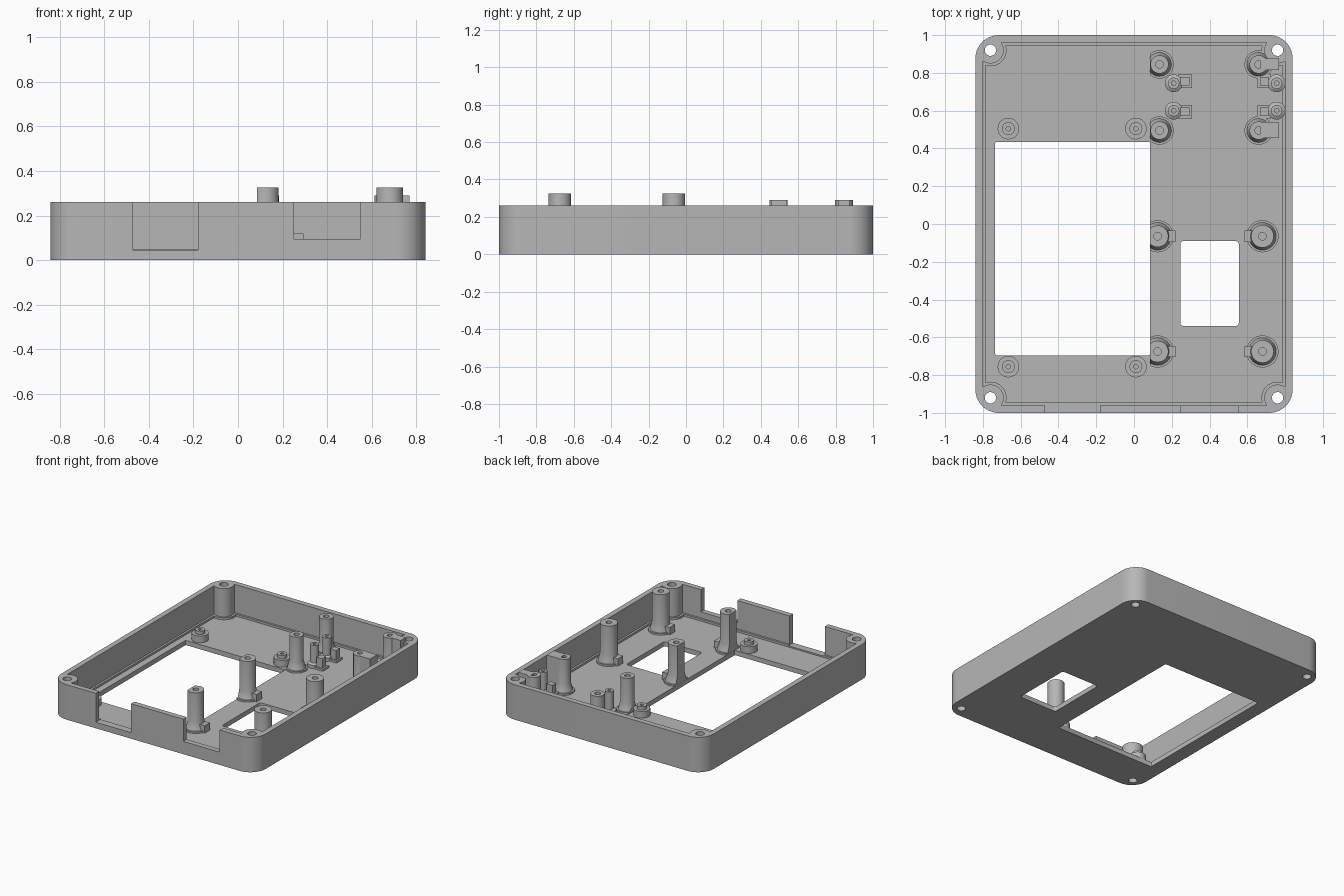
import bpy, bmesh, math

if "Cube" in bpy.data.objects:
    bpy.data.objects.remove(bpy.data.objects["Cube"])

grey = bpy.data.materials.new("light_grey")
grey.use_nodes = True
colour = (0.47, 0.47, 0.47, 1)
grey.diffuse_color = colour
grey.node_tree.nodes["Principled BSDF"].inputs["Base Color"].default_value = colour

FLOOR, RIM = 0.035, 0.26


def finish(bm, name):
    bmesh.ops.recalc_face_normals(bm, faces=bm.faces)
    me = bpy.data.meshes.new(name)
    bm.to_mesh(me)
    bm.free()
    ob = bpy.data.objects.new(name, me)
    me.materials.append(grey)
    bpy.context.collection.objects.link(ob)
    return ob


def prism(name, x0, x1, y0, y1, z0, z1, r=0.0, steps=10):
    """Upright block with rounded vertical corners."""
    bm = bmesh.new()
    corners = [(x1 - r, y1 - r), (x0 + r, y1 - r), (x0 + r, y0 + r), (x1 - r, y0 + r)]
    pts = []
    for i, (cx, cy) in enumerate(corners):
        for s in range(steps + 1 if r else 1):
            a = math.pi / 2 * (i + s / steps)
            pts.append((cx + r * math.cos(a), cy + r * math.sin(a), z0))
    face = bm.faces.new([bm.verts.new(p) for p in pts])
    new = bmesh.ops.extrude_face_region(bm, geom=[face])["geom"]
    bmesh.ops.translate(bm, vec=(0, 0, z1 - z0),
                        verts=[v for v in new if isinstance(v, bmesh.types.BMVert)])
    return finish(bm, name)


def lathe(name, x, y, profile, n=32):
    """Turned solid from (radius, height) pairs, bottom to top."""
    bm = bmesh.new()
    rings = []
    for r, z in profile:
        count = n if r else 1
        rings.append([bm.verts.new((x + r * math.cos(math.tau * i / n),
                                    y + r * math.sin(math.tau * i / n), z))
                      for i in range(count)])
    for a, b in zip(rings, rings[1:]):
        for i in range(n):
            j = (i + 1) % n
            quad = [a[i % len(a)], a[j % len(a)], b[j % len(b)], b[i % len(b)]]
            bm.faces.new(list(dict.fromkeys(quad)))
    return finish(bm, name)


def combine(ob, others, operation="DIFFERENCE"):
    """Apply boolean operations and drop the tools."""
    for other in others:
        mod = ob.modifiers.new("cut", "BOOLEAN")
        mod.operation, mod.object, mod.solver = operation, other, "EXACT"
    dg = bpy.context.evaluated_depsgraph_get()
    dg.update()
    ob.data = bpy.data.meshes.new_from_object(ob.evaluated_get(dg))
    ob.modifiers.clear()
    for other in others:
        bpy.data.objects.remove(other)
    return ob


def corner_pins(r):
    return [lathe("pin", sx * 0.76, sy * 0.92, [(0, -0.1), (r, -0.1), (r, 0.5), (0, 0.5)])
            for sx in (-1, 1) for sy in (-1, 1)]


# Tray shell: the cavity leaves screw columns in the corners and a step at the floor
case = prism("case_shell", -0.84, 0.84, -1, 1, 0, RIM, 0.125, 14)
cavity = combine(prism("cavity", -0.80, 0.80, -0.96, 0.96, FLOOR + 0.015, 0.4, 0.08),
                 corner_pins(0.07))
low_cavity = combine(prism("low_cavity", -0.785, 0.785, -0.945, 0.945, FLOOR, 0.1, 0.07),
                     corner_pins(0.085))
combine(case, [
    cavity, low_cavity,
    prism("large_window", -0.735, 0.085, -0.695, 0.435, -0.1, 0.2, 0.008, 3),
    prism("small_window", 0.245, 0.555, -0.54, -0.09, -0.1, 0.2, 0.018, 5),
    prism("notch", -0.47, -0.18, -1.1, -0.94, 0.045, 0.5),
    prism("notch", 0.25, 0.55, -1.1, -0.94, 0.095, 0.5),
] + corner_pins(0.03))


def post_profile(r, top, foot):
    base = FLOOR - 0.005
    return [(0, base), (foot, base), (foot, FLOOR + 0.012), (foot - 0.012, FLOOR + 0.012),
            (r + 0.008, FLOOR + 0.035), (r, FLOOR + 0.07), (r, top),
            (0.02, top), (0.02, top - 0.1), (0, top - 0.1)]


# Tall posts, the left row sliced flat along the window edge
for x, y, r, top in [(0.125, -0.675, 0.057, 0.325), (0.125, -0.065, 0.057, 0.325),
                     (0.68, -0.675, 0.06, 0.325), (0.68, -0.065, 0.06, 0.325),
                     (0.135, 0.495, 0.048, 0.29), (0.135, 0.845, 0.048, 0.29),
                     (0.66, 0.495, 0.048, 0.29), (0.66, 0.845, 0.048, 0.29)]:
    post = lathe("tall_post", x, y, post_profile(r, top, 0.085 if y < 0 else 0.075))
    if x < 0.4:
        combine(post, [prism("slice", -0.3, 0.086, y - 0.2, y + 0.2, -0.1, 0.5)])
    if y < 0:
        side = 1 if x < 0.4 else -1
        xs = sorted((x + side * 0.04, x + side * 0.095))
        prism("post_rib", *xs, y - 0.03, y + 0.03, FLOOR - 0.005, 0.09)

# Side blocks tying the far posts toward the wall
prism("post_block", 0.67, 0.768, 0.455, 0.54, FLOOR - 0.005, 0.29)
prism("post_block", 0.67, 0.768, 0.815, 0.875, FLOOR - 0.005, 0.29)

# Low stand-offs around the large window
for x in (-0.665, 0.01):
    for y in (-0.755, 0.505):
        lathe("low_standoff", x, y, [
            (0, FLOOR - 0.005), (0.057, FLOOR - 0.005), (0.057, 0.085), (0.034, 0.085),
            (0.034, 0.11), (0.012, 0.11), (0.012, 0.06), (0, 0.06)])

# Locating pegs with square sockets beside them
for peg_x, socket_x in ((0.21, 0.27), (0.755, 0.69)):
    for peg_y, socket_y in ((0.6, 0.595), (0.745, 0.755)):
        lathe("locating_peg", peg_x, peg_y, [
            (0, FLOOR - 0.005), (0.047, FLOOR - 0.005), (0.047, 0.06), (0.03, 0.07),
            (0.03, 0.2), (0.012, 0.2), (0.012, 0.13), (0, 0.13)], 24)
        prism("square_foot", socket_x - 0.036, socket_x + 0.036,
              socket_y - 0.036, socket_y + 0.036, FLOOR - 0.005, 0.05)
        prism("square_peg", socket_x - 0.023, socket_x + 0.023,
              socket_y - 0.023, socket_y + 0.023, 0.045, 0.12)

# Smooth the round parts, keep edges sharp
for ob in bpy.context.scene.objects:
    if ob.type == "MESH":
        ob.select_set(True)
        bpy.context.view_layer.objects.active = ob
bpy.ops.object.shade_smooth_by_angle(angle=math.radians(30))
